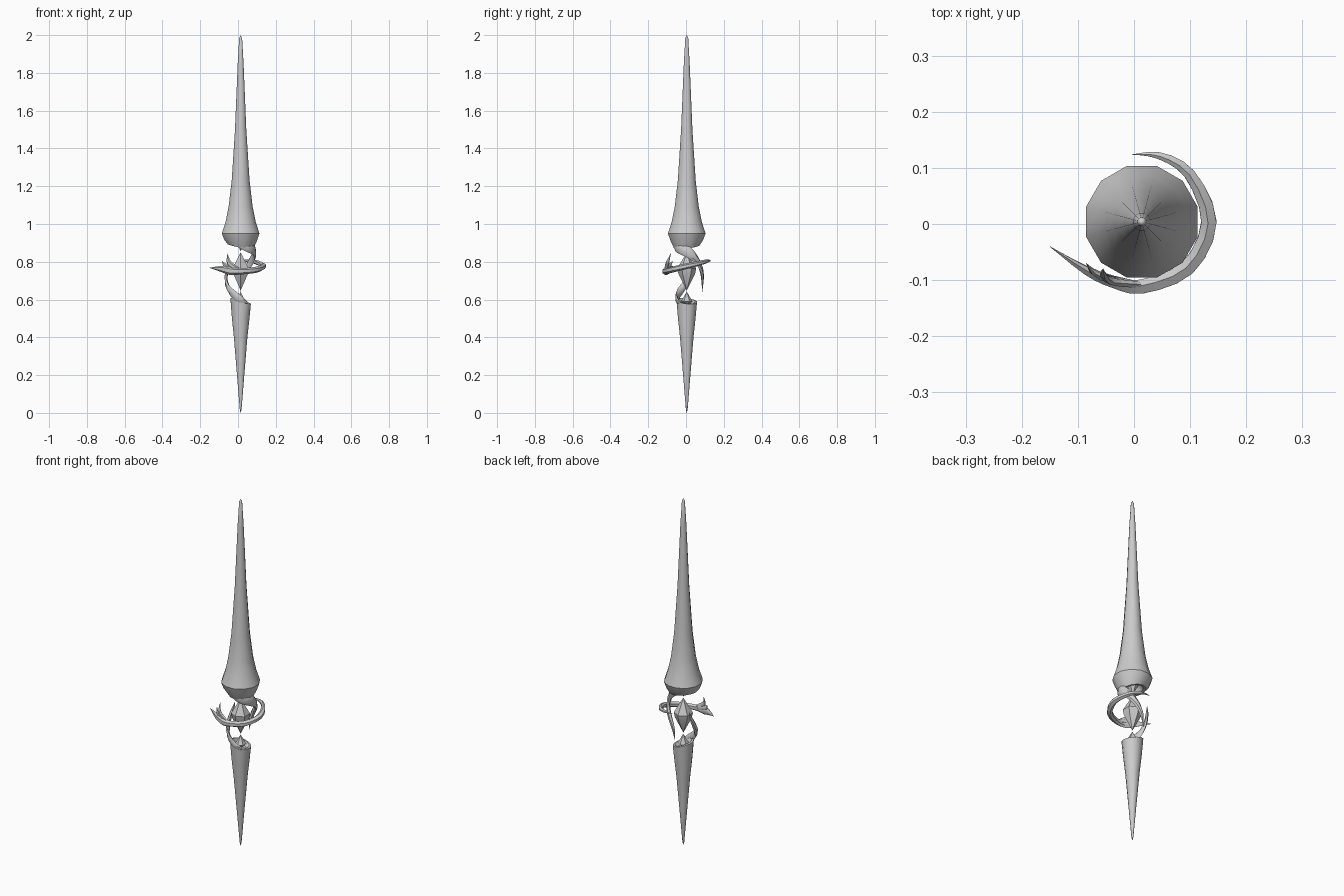
import bpy, bmesh, math
from mathutils import Vector

if "Cube" in bpy.data.objects:
    bpy.data.objects.remove(bpy.data.objects["Cube"])

CX, CY = 0.014, 0.004      # axis of the spear
SIDES = 12


def finish(name, bm, angle=35):
    bmesh.ops.remove_doubles(bm, verts=bm.verts, dist=1e-5)
    bmesh.ops.recalc_face_normals(bm, faces=bm.faces)
    me = bpy.data.meshes.new(name)
    bm.to_mesh(me)
    bm.free()
    ob = bpy.data.objects.new(name, me)
    bpy.context.collection.objects.link(ob)
    bpy.ops.object.select_all(action='DESELECT')
    ob.select_set(True)
    bpy.context.view_layer.objects.active = ob
    bpy.ops.object.shade_smooth_by_angle(angle=math.radians(angle))
    return ob


def lathe(name, profile, sides=SIDES, slant=0.0, slant_dir=0.0, angle=35):
    """Profile rows are (radius, z, slant weight); the slant tilts the rim."""
    bm = bmesh.new()
    rows = []
    for r, z, w in profile:
        row = []
        for i in range(sides):
            a = 2 * math.pi * (i + 0.5) / sides
            dz = w * slant * math.cos(a - math.radians(slant_dir))
            row.append(bm.verts.new((CX + r * math.cos(a), CY + r * math.sin(a), z + dz)))
        rows.append(row)
    for p, q in zip(rows, rows[1:]):
        for i in range(sides):
            j = (i + 1) % sides
            bm.faces.new((p[i], p[j], q[j], q[i]))
    return finish(name, bm, angle)


def polar(deg, r, z):
    a = math.radians(deg)
    return Vector((CX + r * math.cos(a), CY + r * math.sin(a), z))


def smooth_path(keys, steps):
    """Catmull-Rom through tuples of numbers."""
    out = []
    k = [keys[0]] + list(keys) + [keys[-1]]
    for i in range(1, len(k) - 2):
        for s in range(steps):
            t = s / steps
            out.append([0.5 * (2 * b + (c - a) * t + (2 * a - 5 * b + 4 * c - d) * t * t
                               + (3 * b - a - 3 * c + d) * t ** 3)
                        for a, b, c, d in zip(*k[i - 1:i + 3])])
    out.append(list(keys[-1]))
    return out


def strand(name, points, sizes):
    """Sweeps a flattened six-sided section; sizes are (half height, half thickness)."""
    bm = bmesh.new()
    rings = []
    for i, (p, (h, t)) in enumerate(zip(points, sizes)):
        tan = (points[min(i + 1, len(points) - 1)] - points[max(i - 1, 0)]).normalized()
        out = Vector((p.x - CX, p.y - CY, 0))
        out = (out - tan * out.dot(tan)).normalized()
        up = tan.cross(out)
        h, t = max(h, 0.0005), max(t, 0.0005)
        sec = [(1, 0), (0.5, 1), (-0.5, 1), (-1, 0), (-0.5, -0.8), (0.5, -0.8)]
        rings.append([bm.verts.new(p + up * h * u + out * t * o) for u, o in sec])
    for p, q in zip(rings, rings[1:]):
        for i in range(6):
            j = (i + 1) % 6
            bm.faces.new((p[i], p[j], q[j], q[i]))
    bm.faces.new(rings[0])
    bm.faces.new(rings[-1])
    return finish(name, bm, 40)


def polar_strand(name, keys, steps=3):
    path = smooth_path(keys, steps)
    return strand(name, [polar(*k[:3]) for k in path], [k[3:] for k in path])


# Long upper blade with flared shoulder and slanted open collar
lathe("upper_blade", [
    (0, 2.0, 0), (0.008, 1.985, 0), (0.016, 1.85, 0), (0.031, 1.5, 0), (0.049, 1.23, 0),
    (0.066, 1.09, 0), (0.083, 1.01, 0), (0.103, 0.95, 0), (0.09, 0.915, 0.2),
    (0.07, 0.882, 1), (0.056, 0.884, 1), (0.035, 0.92, 0.3), (0, 0.93, 0)],
    slant=0.014, slant_dir=150)

# Lower spike with slanted rim
lathe("lower_spike", [
    (0, 0.0, 0), (0.005, 0.02, 0), (0.02, 0.2, 0), (0.037, 0.4, 0), (0.048, 0.5, 0.2),
    (0.056, 0.592, 1), (0.045, 0.594, 1), (0.03, 0.57, 0.3), (0, 0.57, 0)],
    slant=0.016, slant_dir=200)

# Strand curling down from the collar: front, right side, back
polar_strand("upper_strand", [
    (-120, 0.060, 0.893, 0.006, 0.006), (-60, 0.065, 0.880, 0.026, 0.008),
    (-10, 0.070, 0.862, 0.030, 0.009), (30, 0.076, 0.825, 0.022, 0.010),
    (65, 0.082, 0.765, 0.016, 0.009), (85, 0.083, 0.705, 0.011, 0.007),
    (92, 0.082, 0.640, 0, 0)])

# Strand curling up from the lower rim: front, left side, back
polar_strand("lower_strand", [
    (-40, 0.051, 0.580, 0.004, 0.005), (-90, 0.052, 0.600, 0.018, 0.007),
    (-130, 0.058, 0.628, 0.022, 0.008), (-165, 0.070, 0.668, 0.018, 0.009),
    (-188, 0.077, 0.715, 0.014, 0.008), (-205, 0.077, 0.765, 0.008, 0.006),
    (-212, 0.075, 0.800, 0, 0)])

# Tilted ring, open at the back left, running out into the long prong
ring = []
for deg, r, h, t in [(98, 0.121, 0, 0), (75, 0.121, 0.007, 0.007), (45, 0.119, 0.012, 0.011),
                     (0, 0.118, 0.015, 0.015), (-45, 0.114, 0.016, 0.015),
                     (-90, 0.114, 0.017, 0.014), (-115, 0.118, 0.022, 0.011)]:
    p = polar(deg, r, 0)
    ring.append((p.x, p.y, 0.776 + 0.24 * p.y, h, t))
ring += [(-0.085, -0.082, 0.762, 0.017, 0.008), (-0.15, -0.04, 0.768, 0, 0)]
path = smooth_path(ring, 3)
strand("tilted_ring", [Vector(k[:3]) for k in path], [k[3:] for k in path])

# Shorter prongs rising from the front end of the ring
for name, end, mid in [
        ("tall_prong", (-0.055, -0.080, 0.845), (-0.045, -0.099, 0.79)),
        ("middle_prong", (-0.085, -0.070, 0.805), (-0.06, -0.092, 0.773))]:
    start = polar(-88, 0.113, 0.752)
    keys = [(*start, 0.008, 0.006), (*mid, 0.015, 0.007), (*end, 0, 0)]
    path = smooth_path(keys, 3)
    strand(name, [Vector(k[:3]) for k in path], [k[3:] for k in path])

# Floating crystal and the small points facing it above and below
lathe("crystal", [(0, 0.85, 0), (0.05, 0.765, 0), (0.044, 0.735, 0), (0, 0.648, 0)],
      sides=6, angle=20)
lathe("upper_point", [(0, 0.93, 0), (0.03, 0.915, 0), (0, 0.855, 0)], sides=6, angle=20)
lathe("lower_point", [(0, 0.565, 0), (0.03, 0.59, 0), (0, 0.642, 0)], sides=6, angle=20)
